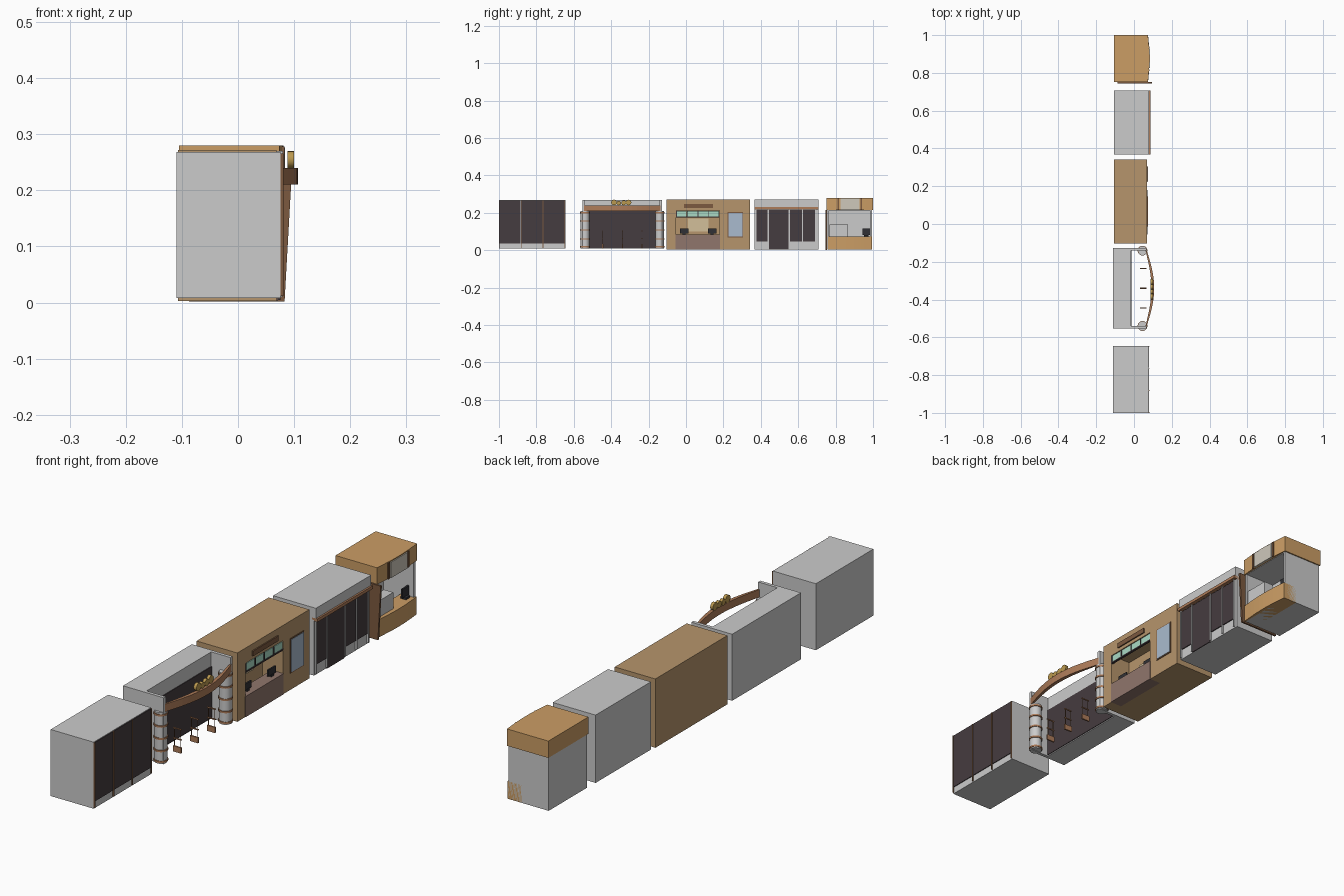
import bpy, bmesh, math
from mathutils import Matrix

if "Cube" in bpy.data.objects:
    bpy.data.objects.remove(bpy.data.objects["Cube"])

COLOURS = {
    "dark": (0.06, 0.045, 0.05), "brown": (0.2, 0.1, 0.05), "copper": (0.42, 0.2, 0.1),
    "tan": (0.47, 0.3, 0.15), "orange": (0.6, 0.34, 0.13), "gold": (0.5, 0.32, 0.08),
    "mauve": (0.28, 0.18, 0.15), "mint": (0.4, 0.7, 0.56), "beige": (0.65, 0.52, 0.32),
    "blue": (0.4, 0.5, 0.62), "black": (0.03, 0.03, 0.035), "cream": (0.62, 0.58, 0.5),
}
MATS = {}
for key, c in COLOURS.items():
    MATS[key] = bpy.data.materials.new(key)
    MATS[key].diffuse_color = (*c, 1)


def finish(bm, name, mat=None):
    bmesh.ops.recalc_face_normals(bm, faces=bm.faces)
    me = bpy.data.meshes.new(name)
    bm.to_mesh(me)
    bm.free()
    ob = bpy.data.objects.new(name, me)
    bpy.context.collection.objects.link(ob)
    if mat:
        me.materials.append(MATS[mat])
    return ob


def box(name, x, y, z, mat=None):
    bm = bmesh.new()
    m = Matrix.Translation([sum(r) / 2 for r in (x, y, z)]) @ \
        Matrix.Diagonal([r[1] - r[0] for r in (x, y, z)] + [1])
    bmesh.ops.create_cube(bm, size=1, matrix=m)
    return finish(bm, name, mat)


def prism(name, pts, a, b, mat=None, axis="z"):
    """Extrude a plan (axis z) or an x-z side profile (axis y) from a to b."""
    bm = bmesh.new()
    place = (lambda p, h: (p[0], p[1], h)) if axis == "z" else (lambda p, h: (p[0], h, p[1]))
    lo = [bm.verts.new(place(p, a)) for p in pts]
    hi = [bm.verts.new(place(p, b)) for p in pts]
    bm.faces.new(lo)
    bm.faces.new(hi)
    n = len(pts)
    for i in range(n):
        j = (i + 1) % n
        bm.faces.new((lo[i], lo[j], hi[j], hi[i]))
    return finish(bm, name, mat)


def cylinder(name, centre, r, h, axis, mat=None, seg=20):
    bm = bmesh.new()
    rot = Matrix.Rotation(math.pi / 2, 4, "Y") if axis == "x" else Matrix.Identity(4)
    bmesh.ops.create_cone(bm, cap_ends=True, segments=seg, radius1=r, radius2=r, depth=h,
                          matrix=Matrix.Translation(centre) @ rot)
    for f in bm.faces:
        f.smooth = len(f.verts) == 4
    for e in bm.edges:
        e.smooth = not any(len(f.verts) > 4 for f in e.link_faces)
    return finish(bm, name, mat)


def recessed(name, x, y, z, oy, oz, back, mat=None):
    """Solid block with a rectangular recess in its +x face."""
    bm = bmesh.new()

    def ring(px, ry, rz):
        return [bm.verts.new((px, ry[i], rz[j])) for i, j in ((0, 0), (1, 0), (1, 1), (0, 1))]
    rings = [ring(x[0], y, z), ring(x[1], y, z), ring(x[1], oy, oz), ring(back, oy, oz)]
    bm.faces.new(rings[0])
    bm.faces.new(rings[3])
    for r, s in zip(rings, rings[1:]):
        for i in range(4):
            j = (i + 1) % 4
            bm.faces.new((r[i], r[j], s[j], s[i]))
    return finish(bm, name, mat)


def bow(y0, y1, x_end, bulge, n=16):
    """Points along an arc bowed towards +x."""
    return [(x_end + bulge * math.sin(math.pi * i / n), y0 + (y1 - y0) * i / n)
            for i in range(n + 1)]


# Unit 1: closed shop with three dark panes
box("shop1_body", (-0.11, 0.076), (-1.0, -0.645), (0.008, 0.268))
for i in range(3):
    y = -0.998 + i * 0.1175
    box("shop1_pane", (0.07, 0.079), (y + 0.002, y + 0.114), (0.036, 0.266), "dark")
for i in range(4):
    y = -0.998 + i * 0.1167
    box("shop1_mullion", (0.07, 0.081), (y - 0.0015, y + 0.0015), (0.012, 0.266), "brown")

# Unit 2: deep open front with columns and a bowed beam
box("shop2_body", (-0.11, -0.017), (-0.553, -0.128), (0.008, 0.268))
box("shop2_back_panel", (-0.02, -0.014), (-0.54, -0.14), (0.012, 0.212), "dark")
for y0, yc in ((-0.553, -0.54), (-0.141, -0.141)):
    box("shop2_side_wall", (-0.02, 0.066), (y0, y0 + 0.013), (0.008, 0.268))
    cylinder("shop2_column", (0.045, yc, 0.11), 0.023, 0.2, "z")
    for z in (0.018, 0.06, 0.108, 0.156, 0.2):
        cylinder("shop2_column_ring", (0.045, yc, z), 0.026, 0.007, "z", "copper")
prism("shop2_bowed_beam", bow(-0.545, -0.135, 0.066, 0.041)
      + bow(-0.137, -0.543, 0.06, 0.032), 0.21, 0.24, "copper")
# Plain gold discs on the beam
for i, r in enumerate((0.015, 0.012, 0.013, 0.015)):
    cylinder("shop2_gold_disc", (0.094, -0.385 + i * 0.026, 0.24 + r), r, 0.012, "x", "gold", 16)
# Display racks standing out from the open front
for y in (-0.445, -0.34, -0.235):
    box("rack_foot", (0.032, 0.067), (y - 0.003, y + 0.003), (0.01, 0.032), "copper")
    for x in (0.036, 0.061):
        box("rack_post", (x, x + 0.002), (y - 0.001, y + 0.001), (0.03, 0.105), "brown")
    for z in (0.06, 0.1):
        box("rack_bar", (0.032, 0.067), (y - 0.002, y + 0.002), (z, z + 0.004), "copper")

# Unit 3: booth with counter, panes and poster
recessed("booth_body", (-0.107, 0.069), (-0.103, 0.342), (0.003, 0.272),
         (-0.053, 0.18), (0.005, 0.212), -0.02, "tan")
box("booth_counter", (0.02, 0.071), (-0.055, 0.181), (0.003, 0.084), "mauve")
box("booth_back_board", (-0.021, -0.016), (0.012, 0.12), (0.1, 0.17), "beige")
for i in range(4):
    y = -0.051 + i * 0.0575
    box("booth_pane", (0.063, 0.068), (y + 0.002, y + 0.055), (0.181, 0.209), "mint")
    box("booth_pane_bar", (0.062, 0.071), (y - 0.002, y + 0.002), (0.178, 0.212), "dark")
box("booth_pane_rail", (0.062, 0.071), (-0.053, 0.18), (0.176, 0.181), "dark")
for y in (-0.01, 0.14):
    box("booth_screen", (0.044, 0.05), (y - 0.023, y + 0.023), (0.09, 0.116), "black")
    box("booth_screen_stand", (0.038, 0.052), (y - 0.008, y + 0.008), (0.084, 0.092), "black")
box("booth_sign_strip", (0.068, 0.074), (-0.012, 0.145), (0.226, 0.246), "brown")
box("booth_poster_frame", (0.068, 0.0715), (0.222, 0.306), (0.068, 0.204), "brown")
box("booth_poster", (0.07, 0.073), (0.226, 0.302), (0.072, 0.2), "blue")

# Unit 4: glazed shop with ledge and door
box("shop4_body", (-0.105, 0.072), (0.367, 0.708), (0.005, 0.222))
box("shop4_parapet", (-0.105, 0.08), (0.367, 0.708), (0.222, 0.27))
box("shop4_ledge", (0.06, 0.087), (0.367, 0.708), (0.218, 0.23), "copper")
for y0, y1, z0 in ((0.378, 0.437, 0.046), (0.443, 0.548, 0.005),
                   (0.555, 0.62, 0.046), (0.626, 0.69, 0.046)):
    box("shop4_pane", (0.068, 0.076), (y0, y1), (z0, 0.214), "dark")
for y in (0.374, 0.44, 0.552, 0.623, 0.694):
    box("shop4_mullion", (0.068, 0.079), (y - 0.002, y + 0.002), (0.01, 0.218))

# Unit 5: kiosk with overhanging roof
recessed("kiosk_body", (-0.103, 0.07), (0.757, 0.995), (0.005, 0.218),
         (0.765, 0.985), (0.012, 0.212), -0.06)
prism("kiosk_roof", [(-0.105, 0.752)] + bow(0.752, 1.0, 0.074, 0.007, 12) + [(-0.105, 1.0)],
      0.214, 0.28, "orange")
prism("kiosk_counter", [(0.015, 0.757)] + bow(0.757, 0.995, 0.075, 0.007, 12) + [(0.015, 0.995)],
      0.005, 0.074, "orange")
prism("kiosk_side_panel", [(-0.087, 0.002), (0.083, 0.002), (0.095, 0.216), (-0.087, 0.216)],
      0.745, 0.753, "brown", axis="y")
box("kiosk_display_case", (0.025, 0.065), (0.767, 0.866), (0.074, 0.138))
box("kiosk_till_base", (0.035, 0.06), (0.952, 0.976), (0.074, 0.082), "black")
box("kiosk_till_screen", (0.044, 0.051), (0.944, 0.984), (0.08, 0.116), "black")
box("kiosk_sign_panel", (0.076, 0.084), (0.826, 0.928), (0.214, 0.276), "cream")
for y in (0.815, 0.936):
    box("kiosk_sign_bar", (0.074, 0.083), (y - 0.004, y + 0.004), (0.214, 0.278), "brown")

for m in bpy.data.materials:
    if m.users and not m.is_grease_pencil:
        m.use_nodes = True
        m.node_tree.nodes["Principled BSDF"].inputs["Base Color"].default_value = m.diffuse_color
